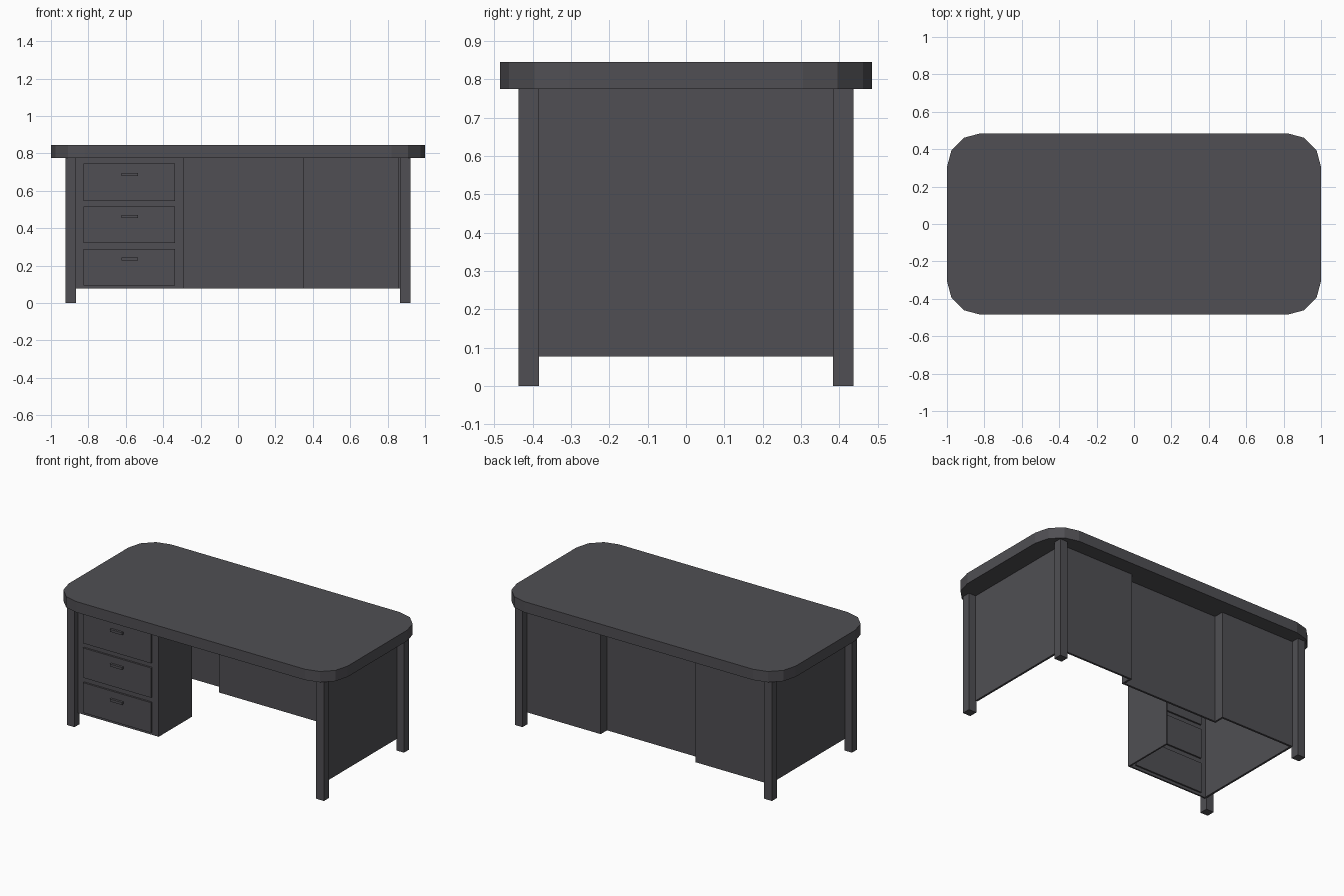
import bpy, bmesh, math

if "Cube" in bpy.data.objects:
    bpy.data.objects.remove(bpy.data.objects["Cube"])

grey = bpy.data.materials.new("dark grey")
grey.diffuse_color = (0.080, 0.078, 0.087, 1)
grey.use_nodes = True
grey.node_tree.nodes["Principled BSDF"].inputs["Base Color"].default_value = grey.diffuse_color


def finish(name, bm):
    bmesh.ops.recalc_face_normals(bm, faces=bm.faces)
    me = bpy.data.meshes.new(name)
    bm.to_mesh(me)
    bm.free()
    me.materials.append(grey)
    ob = bpy.data.objects.new(name, me)
    bpy.context.collection.objects.link(ob)
    return ob


def box(name, x, y, z):
    """Box from (min, max) ranges along each axis."""
    bm = bmesh.new()
    bmesh.ops.create_cube(bm, size=1)
    for v in bm.verts:
        for i, (lo, hi) in enumerate((x, y, z)):
            v.co[i] = lo + (v.co[i] + 0.5) * (hi - lo)
    return finish(name, bm)


def mirrored(s, lo, hi):
    return (lo, hi) if s > 0 else (-hi, -lo)


TOP, LOW = 0.775, 0.077   # underside of the top, lower edge of the panels

# Desktop: rectangle with three-segment rounded corners
bm = bmesh.new()
R, HX, HY = 0.18, 1.0, 0.485
outline = []
for k, (sx, sy) in enumerate(((1, 1), (-1, 1), (-1, -1), (1, -1))):
    for j in range(4):
        a = math.radians(90 * k + 30 * j)
        outline.append(bm.verts.new((sx * (HX - R) + R * math.cos(a),
                                     sy * (HY - R) + R * math.sin(a), TOP)))
base = bm.faces.new(outline)
ext = bmesh.ops.extrude_face_region(bm, geom=[base], use_keep_orig=True)
for v in ext["geom"]:
    if isinstance(v, bmesh.types.BMVert):
        v.co.z = 0.845
finish("desktop", bm)

for sx, side in ((-1, "left"), (1, "right")):
    # Legs
    for sy, end in ((-1, "front"), (1, "back")):
        box(f"{end}_{side}_leg", mirrored(sx, 0.867, 0.922),
            mirrored(sy, 0.383, 0.437), (0, TOP))
    # Side panel between the legs
    box(f"{side}_side_panel", mirrored(sx, 0.859, 0.872), (-0.383, 0.383), (LOW, TOP))
    # Outer back panel and its short return to the recessed centre
    box(f"{side}_back_panel", mirrored(sx, 0.34, 0.867), (0.375, 0.388), (LOW, TOP))
    box(f"{side}_back_return", mirrored(sx, 0.34, 0.352), (0.31, 0.375), (LOW, TOP))

# Recessed centre of the back
box("centre_back_panel", (-0.34, 0.34), (0.31, 0.323), (LOW, TOP))

# Drawer pedestal: thin front and inner wall, open behind and below
box("pedestal_front", (-0.867, -0.29), (-0.398, -0.388), (LOW, TOP))
box("pedestal_wall", (-0.30, -0.29), (-0.388, -0.055), (LOW, TOP))

# Drawer fronts and handles
for i, (z0, z1, h) in enumerate(((0.095, 0.29, 0.228), (0.322, 0.515, 0.455),
                                 (0.545, 0.745, 0.68))):
    box(f"drawer_front_{i + 1}", (-0.825, -0.337), (-0.41, -0.378), (z0, z1))
    box(f"drawer_handle_{i + 1}", (-0.622, -0.535), (-0.425, -0.41), (h, h + 0.016))
